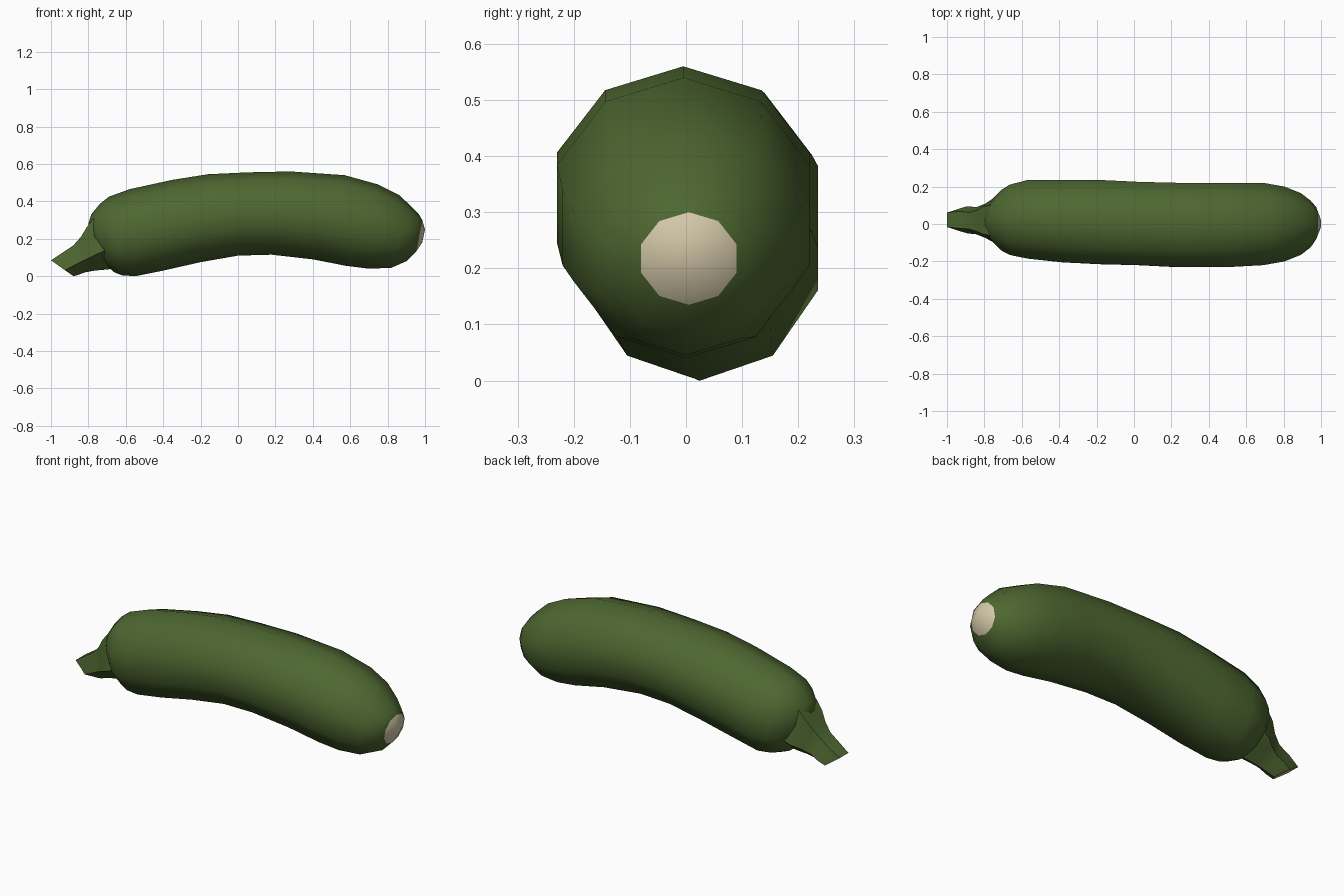
import bpy
import bmesh
import math
from mathutils import Vector

cube = bpy.data.objects.get("Cube")
if cube:
    bpy.data.objects.remove(cube, do_unlink=True)

SIDES = 10


def make_material(name, colour):
    material = bpy.data.materials.new(name)
    material.use_nodes = True
    material.diffuse_color = (*colour, 1)
    shader = next(n for n in material.node_tree.nodes if n.type == 'BSDF_PRINCIPLED')
    shader.inputs["Base Color"].default_value = (*colour, 1)
    shader.inputs["Roughness"].default_value = 0.7
    return material


green_skin = make_material("green skin", (0.075, 0.135, 0.03))
cream_flesh = make_material("cream flesh", (0.66, 0.58, 0.40))


def cross_section(valley):
    """Unit outline with alternating ridges and valleys, fitted to -1..1 on both axes."""
    points = []
    for i in range(SIDES):
        angle = math.pi / 2 + math.tau * i / SIDES
        radius = valley if i % 2 == 0 else 1
        points.append((radius * math.cos(angle), radius * math.sin(angle)))

    def fit(values):
        low, high = min(values), max(values)
        return [2 * (v - low) / (high - low) - 1 for v in values]

    across, upright = zip(*points)
    return list(zip(fit(across), fit(upright)))


def loft(name, stations, valley, cream_from):
    """Skin tilted rings; each station is top x, top z, bottom x, bottom z, back y, front y."""
    bm = bmesh.new()
    outline = cross_section(valley)
    rings = []
    for top_x, top_z, low_x, low_z, back, front in stations:
        middle_y, half_y = (back + front) / 2, (back - front) / 2
        top = Vector((top_x, middle_y, top_z))
        low = Vector((low_x, middle_y, low_z))
        centre, up = (top + low) / 2, (top - low) / 2
        rings.append([bm.verts.new(centre + up * v + Vector((0, half_y * u, 0)))
                      for u, v in outline])
    for row, (a, b) in enumerate(zip(rings, rings[1:])):
        for i in range(SIDES):
            j = (i + 1) % SIDES
            face = bm.faces.new((a[i], a[j], b[j], b[i]))
            face.material_index = int(row >= cream_from)
    bm.faces.new(rings[0])
    bm.faces.new(rings[-1]).material_index = 1
    bmesh.ops.recalc_face_normals(bm, faces=bm.faces)
    mesh = bpy.data.meshes.new(name)
    bm.to_mesh(mesh)
    bm.free()
    mesh.materials.append(green_skin)
    mesh.materials.append(cream_flesh)
    obj = bpy.data.objects.new(name, mesh)
    bpy.context.collection.objects.link(obj)
    bpy.ops.object.select_all(action='DESELECT')
    obj.select_set(True)
    bpy.context.view_layer.objects.active = obj
    bpy.ops.object.shade_smooth_by_angle(angle=math.radians(55))
    return obj


# Curved body, from the stem shoulder to the pale blossom end
body_stations = [
    (-.80, .28, -.72, .08, .09, -.07),
    (-.785, .33, -.69, .045, .14, -.10),
    (-.74, .385, -.66, .02, .18, -.14),
    (-.69, .425, -.62, .005, .21, -.165),
    (-.58, .465, -.55, 0, .235, -.185),
    (-.35, .515, -.40, .03, .235, -.205),
    (-.16, .545, -.20, .075, .235, -.215),
    (.05, .555, 0, .11, .225, -.22),
    (.28, .56, .18, .115, .22, -.23),
    (.57, .54, .40, .09, .22, -.23),
    (.75, .49, .58, .055, .22, -.22),
    (.86, .435, .70, .04, .20, -.20),
    (.93, .37, .82, .045, .165, -.165),
    (.968, .33, .90, .08, .125, -.125),
    (.985, .30, .955, .135, .09, -.08),
    (1, .25, .985, .18, .035, -.03),
]
loft("body", body_stations, 1, len(body_stations) - 2)

# Ridged stem, flared where it grips the body and cut at a slant
stem_stations = [
    (-.77, .31, -.66, .04, .15, -.11),
    (-.81, .26, -.71, .035, .14, -.10),
    (-.84, .21, -.765, .03, .11, -.075),
    (-.88, .165, -.82, .02, .09, -.055),
    (-.94, .125, -.86, .005, .095, -.05),
    (-1, .085, -.88, 0, .085, -.04),
]
loft("stem", stem_stations, .8, len(stem_stations))
